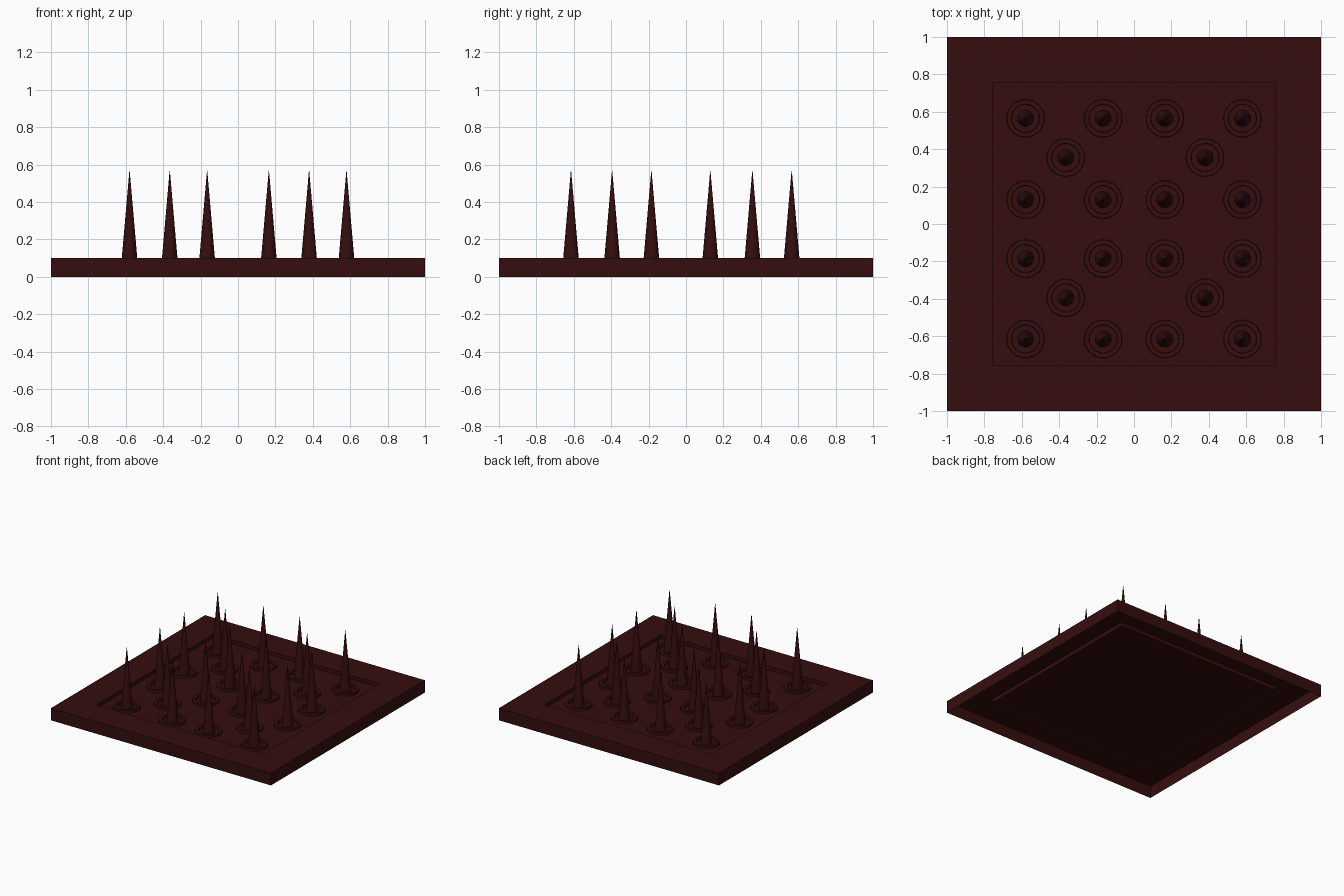
import bpy
import bmesh
from mathutils import Matrix, Vector

cube = bpy.data.objects.get("Cube")
if cube:
    bpy.data.objects.remove(cube, do_unlink=True)

TOP, FLOOR, TIP = 0.1, 0.07, 0.565
RECESS = 0.757

# One dark red for the whole trap
dark_red = bpy.data.materials.new("dark red")
dark_red.use_nodes = True
colour = (0.036, 0.0042, 0.0042, 1)
dark_red.diffuse_color = colour
dark_red.node_tree.nodes["Principled BSDF"].inputs["Base Color"].default_value = colour


def add_object(name, bm, location=(0, 0, 0)):
    mesh = bpy.data.meshes.new(name)
    bm.to_mesh(mesh)
    bm.free()
    mesh.materials.append(dark_red)
    obj = bpy.data.objects.new(name, mesh)
    obj.location = location
    bpy.context.collection.objects.link(obj)
    return obj


def loft(bm, loops):
    """Join successive loops of vertices with quads."""
    for a, b in zip(loops, loops[1:]):
        n = len(a)
        for i in range(n):
            j = (i + 1) % n
            bm.faces.new((a[i], a[j], b[j], b[i]))


# Base plate: thin open-bottomed tray with a square recess in its top
bm = bmesh.new()
corners = [(-1, -1), (1, -1), (1, 1), (-1, 1)]
levels = [(1, 0), (1, TOP), (RECESS, TOP), (RECESS, FLOOR)]
loops = [[bm.verts.new((x * s, y * s, z)) for x, y in corners] for s, z in levels]
loft(bm, loops)
bm.faces.new(loops[-1])
add_object("base_plate", bm)


def collar(name, location):
    """Raised flat washer around a spike."""
    bm = bmesh.new()
    profile = [(0.102, 0), (0.1, 0.018), (0.076, 0.018), (0.074, 0)]
    sides = 24
    loops = []
    for r, z in profile:
        ring = [Matrix.Rotation(6.28319 * i / sides, 3, "Z") @ Vector((r, 0, z))
                for i in range(sides)]
        loops.append([bm.verts.new(v) for v in ring])
    loft(bm, loops)
    add_object(name, bm, location)


def spike(name, location):
    """Tall pointed cone standing on the recess floor."""
    bm = bmesh.new()
    height = TIP - FLOOR
    bmesh.ops.create_cone(bm, cap_ends=False, segments=16, radius1=0.044, radius2=0.001,
                          depth=height, matrix=Matrix.Translation((0, 0, height / 2)))
    for face in bm.faces:
        face.smooth = True
    add_object(name, bm, location)


# Four rows of four spikes, plus a pair between each two outer rows
spots = [(x, y) for y in (0.565, 0.13, -0.185, -0.615) for x in (-0.58, -0.165, 0.165, 0.58)]
spots += [(x, y) for y in (0.355, -0.395) for x in (-0.365, 0.38)]
for i, (x, y) in enumerate(spots, 1):
    collar(f"spike_collar_{i}", (x, y, FLOOR))
    spike(f"spike_{i}", (x, y, FLOOR))
